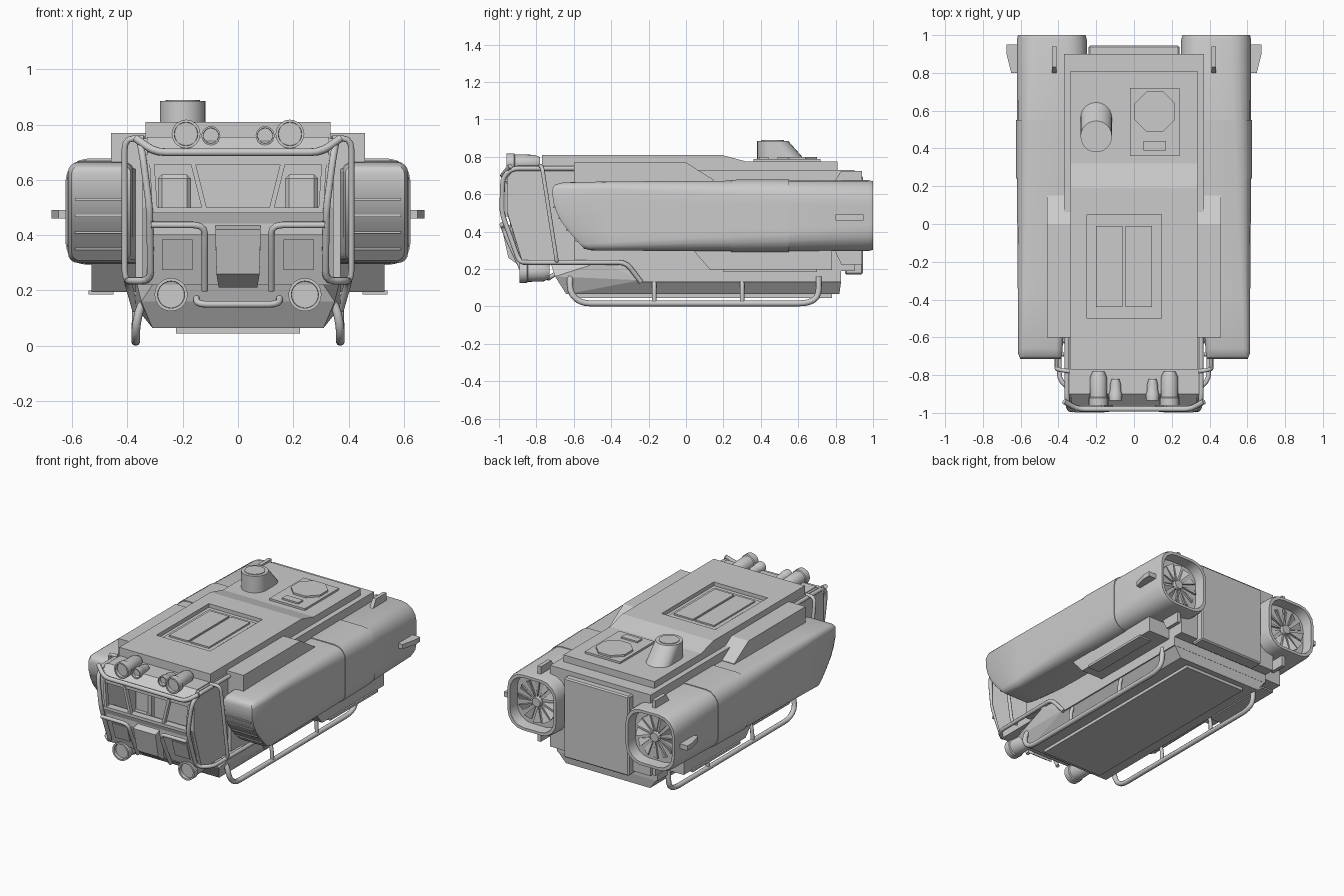
import bpy, bmesh, math
from mathutils import Vector

if "Cube" in bpy.data.objects:
    bpy.data.objects.remove(bpy.data.objects["Cube"])


def finish(name, bm, mirror=False, smooth=None):
    bmesh.ops.recalc_face_normals(bm, faces=bm.faces[:])
    me = bpy.data.meshes.new(name)
    bm.to_mesh(me)
    bm.free()
    if smooth:
        me.shade_smooth()
        me.set_sharp_from_angle(angle=math.radians(smooth))
    ob = bpy.data.objects.new(name, me)
    bpy.context.collection.objects.link(ob)
    if mirror:
        ob.modifiers.new("mirror", 'MIRROR').use_mirror_merge = False
    return ob


def loft(name, rings, mirror=False, smooth=35, strip_start=False):
    bm = bmesh.new()
    vs = [[bm.verts.new(p) for p in r] for r in rings]
    n = len(vs[0])
    for a, b in zip(vs, vs[1:]):
        for i in range(n):
            j = (i + 1) % n
            bm.faces.new((a[i], a[j], b[j], b[i]))
    if strip_start:
        for i in range(n // 2 - 1):
            bm.faces.new((vs[0][i], vs[0][i + 1], vs[0][n - 2 - i], vs[0][n - 1 - i]))
    else:
        bm.faces.new(vs[0])
    bm.faces.new(vs[-1])
    return finish(name, bm, mirror, smooth)


def prism(name, prof, x0, x1, mirror=False):
    """Extrude a (y, z) profile along x."""
    return loft(name, [[(x, y, z) for y, z in prof] for x in (x0, x1)], mirror, None)


def box(name, x0, x1, y0, y1, z0, z1, mirror=False, bevel=0):
    ob = prism(name, [(y0, z0), (y1, z0), (y1, z1), (y0, z1)], x0, x1, mirror)
    if bevel:
        m = ob.modifiers.new("bevel", 'BEVEL')
        m.width, m.segments = bevel, 1
    return ob


def hull(name, pts, mirror=False, smooth=None):
    bm = bmesh.new()
    for p in pts:
        bm.verts.new(p)
    res = bmesh.ops.convex_hull(bm, input=bm.verts[:])
    bmesh.ops.delete(bm, geom=[v for v in bm.verts if not v.link_faces], context='VERTS')
    bmesh.ops.dissolve_limit(bm, angle_limit=0.02, verts=bm.verts[:], edges=bm.edges[:])
    return finish(name, bm, mirror, smooth)


def circle(cx, y, cz, r, n=20):
    return [(cx + r * math.cos(2 * math.pi * i / n), y, cz + r * math.sin(2 * math.pi * i / n)) for i in range(n)]


def tube(name, pts, r=0.015, mirror=True, bend=0.04):
    """Round bar along a path with rounded corners."""
    p = [Vector(q) for q in pts]
    path = [p[0]]
    for a, b, c in zip(p, p[1:], p[2:]):
        s = b + (a - b).normalized() * min(bend, (a - b).length * 0.45)
        e = b + (c - b).normalized() * min(bend, (c - b).length * 0.45)
        path += [s * (1 - t) ** 2 + b * 2 * t * (1 - t) + e * t * t for t in (0, .33, .67, 1)]
    path.append(p[-1])
    rings, nrm = [], None
    for i, q in enumerate(path):
        d = (path[min(i + 1, len(path) - 1)] - path[max(i - 1, 0)]).normalized()
        if nrm is None:
            nrm = d.orthogonal()
        nrm = (nrm - d * nrm.dot(d)).normalized()
        side = d.cross(nrm)
        rings.append([q + r * (math.cos(k * math.pi / 5) * nrm + math.sin(k * math.pi / 5) * side) for k in range(10)])
    return loft(name, rings, mirror, 50)


# Main body, roof and lower hull
prism("main_body", [(-.6, .73), (-.6, .24), (-.32, .24), (-.24, .13), (.83, .13), (.83, .19), (.9, .19), (.9, .73)], -.37, .37)
roof = prism("roof", [(-.77, .72), (-.77, .81), (.19, .81), (.32, .775), (.81, .775), (.81, .72)], -.335, .335)
cut = box("skylight_cutter", -.25, .145, -.5, .05, .785, .9)
cut.hide_render = True
cut.hide_set(True)
bm_mod = roof.modifiers.new("skylight", 'BOOLEAN')
bm_mod.object, bm_mod.operation = cut, 'DIFFERENCE'
box("skylight_frame", -.225, .12, -.47, .02, .78, .79)
for k, x in enumerate((-.2, -.045)):
    box(f"skylight_pane_{k}", x, x + .14, -.44, -.01, .78, .8)
prism("shoulder", [(-.6, .64), (-.6, .77), (0, .77), (.15, .675), (.15, .64)], .33, .46, True)
hull("lower_hull", [(s * x, y, z) for s in (-1, 1) for x, y, z in (
    (.31, -.72, .22), (.37, -.45, .24), (.37, .83, .2), (.37, -.24, .14), (.37, .83, .14), (.35, -.7, .16),
    (.31, -.64, .065), (.31, .82, .065))])
box("belly_plate", -.225, .225, -.6, .78, .045, .075)
box("rear_door", -.24, .24, .85, .945, .17, .7, bevel=.008)
prism("lower_sponson", [(.03, .31), (.13, .195), (.78, .195), (.78, .31)], .33, .53, True)
box("sponson_rail", .45, .54, .2, .7, .185, .2, True)

# Rear roof hatch and air scoop
box("hatch_plate", -.02, .24, .36, .72, .77, .788)
hull("hatch_lid", [(.11 + .115 * math.cos(a), .595 + .115 * math.sin(a), z) for z in (.78, .8)
                   for a in [math.pi / 8 + k * math.pi / 4 for k in range(8)]])
box("hatch_handle", .05, .17, .39, .44, .78, .798)
angles = [k * math.pi / 12 for k in range(24)]
hull("air_scoop", [(-.2 + .083 * math.cos(a), y + .083 * math.sin(a), z)
                   for y, z in ((.463, .885), (.463, .77), (.565, .77)) for a in angles], smooth=35)
hull("scoop_lid", [(-.2 + .062 * math.cos(a), .463 + .062 * math.sin(a), z) for z in (.87, .889) for a in angles])


# Engine nacelles: rounded boxes with slanted noses and hollow fan ends
def rrect(x0, x1, z0, z1, r, yfun, g=0):
    x0, x1, z0, z1 = x0 - g, x1 + g, z0 - g, z1 + g
    half = [(x1 - r + r * math.cos(a), z0 + r + r * math.sin(a)) for a in [math.radians(-90 + 22.5 * k) for k in range(5)]]
    half += [(x1, z0 + r + (z1 - z0 - 2 * r) * t) for t in (.2, .4, .6, .8)]
    half += [(x1 - r + r * math.cos(a), z1 - r + r * math.sin(a)) for a in [math.radians(22.5 * k) for k in range(5)]]
    full = half + [(x0 + x1 - x, z) for x, z in reversed(half)]
    return [(x, yfun(z), z) for x, z in full]


NOSE = [(.28, -.52), (.32, -.555), (.38, -.61), (.45, -.665), (.52, -.7), (.6, -.72), (.64, -.71), (.68, -.67)]


def nose(z):
    for (a, ya), (b, yb) in zip(NOSE, NOSE[1:]):
        if z <= b:
            return ya + (yb - ya) * (z - a) / (b - a)
    return NOSE[-1][1]


def at(y):
    return lambda z: y


loft("nacelle", [
    rrect(.38, .61, .3, .66, .03, nose, -.008), rrect(.38, .615, .3, .663, .035, lambda z: nose(z) + .03),
    rrect(.36, .615, .298, .668, .045, at(-.4)), rrect(.25, .62, .296, .672, .075, at(.25)),
    rrect(.25, .62, .296, .675, .11, at(.975)), rrect(.25, .62, .296, .675, .11, at(1), -.006),
    rrect(.25, .62, .296, .675, .1, at(1), -.024), rrect(.25, .62, .296, .675, .1, at(.93), -.03)],
    True, 32, True)
loft("nacelle_band", [rrect(.25, .62, .296, .673, .08, at(.24), .004), rrect(.25, .62, .296, .674, .092, at(.55), .004)], True, 32)
for k, z in enumerate((.35, .41, .47, .53)):
    box(f"nose_slat_{k}", .4, .59, nose(z) - .008, nose(z) + .03, z - .004, z + .004, True)
fan = bmesh.new()
for k in range(12):
    a = k * math.pi / 6
    pts = [(.03, -.1), (.14, -.17), (.14, .17)]
    lo = [fan.verts.new((.435 + r * math.cos(a + d), .945 + d * .06, .486 + r * math.sin(a + d))) for r, d in pts]
    hi = [fan.verts.new(v.co - Vector((0, .012, 0))) for v in lo]
    fan.faces.new(lo)
    fan.faces.new(hi)
    for i in range(3):
        fan.faces.new((lo[i], lo[i - 1], hi[i - 1], hi[i]))
finish("fan_blades", fan, True)
loft("fan_hub", [circle(.435, .92, .486, .035, 12), circle(.435, .955, .486, .03, 12)], True)

# Nacelle fins
hull("side_fin", [(x, y, z) for z in (.46, .492) for x, y in ((.6, .95), (.675, .95), (.675, .9), (.65, .8), (.6, .8))], True)
prism("top_fin", [(.79, .66), (.83, .725), (.94, .725), (.94, .66)], .41, .435, True)
prism("bottom_fin", [(.79, .31), (.83, .225), (.94, .225), (.94, .31)], .41, .435, True)


# Cab shell
def front(z):
    return -.955 + max(0, .5 - z) * .315


prism("cab_side", [(-.59, .75), (-.9, .75), (-.955, .69), (-.955, .5), (-.87, .22), (-.59, .22)], .315, .345, True)
prism("cab_roof", [(-.59, .755), (-.9, .755), (-.96, .7), (-.96, .655), (-.94, .655), (-.89, .72), (-.59, .72)], -.33, .33)
prism("cab_front", [(-.958, .5), (-.87, .22), (-.59, .22), (-.59, .245), (-.85, .245), (-.93, .5)], -.325, .325)
box("window_sill", -.315, .315, -.968, -.92, .48, .5)
for s, xa, xb in (("mid", .165, .12), ("outer", .312, .3)):
    hull(f"window_post_{s}", [(x + d, y, z) for x, z in ((xa, .67), (xb, .49)) for d in (-.009, .009) for y in (-.965, -.94)], True)
box("seat_back", .17, .29, -.68, -.62, .3, .62, True, .015)
box("seat_base", .17, .29, -.82, -.66, .3, .38, True, .015)
box("dashboard", -.31, .31, -.94, -.86, .4, .47)
hull("nose_grille", [(s * x, y, z) for s in (-1, 1) for x, y, z in (
    (.082, -.985, .42), (.082, -.94, .435), (.078, -.95, .26), (.07, -.88, .21), (.082, -.9, .4))])
for k, (a, b, c, d, off) in enumerate(((.15, .29, .26, .4, .008), (.165, .275, .275, .385, .014))):
    hull(f"front_panel_{k}", [(x, front(z) - o, z) for x in (a, b) for z in (c, d) for o in (off, -.01)], True)

# Tube guards around the cab
tube("roll_bar", [(.355, -.6, .738), (.355, -.93, .738), (.345, -.98, .69), (.32, -.985, .5), (.315, -.89, .235),
                  (.395, -.83, .235), (.4, -.32, .235), (.37, -.24, .13)], .013)
tube("side_bar", [(.34, -.78, .75), (.41, -.77, .75), (.41, -.69, .235), (.37, -.69, .235)], .011)
tube("brow_bar", [(-.37, -.94, .75), (-.3, -.98, .7), (.3, -.98, .7), (.37, -.94, .75)], .014, False)
tube("front_bar", [(.315, -.985, .437), (.12, -.985, .437), (.12, -.955, .36), (.12, -.88, .2)], .012)
tube("tow_bar", [(-.15, -.69, .18), (-.15, -.735, .15), (.15, -.735, .15), (.15, -.69, .18)], .012, False)


# Lamps
def lamp(name, x, z, r, y0, y1):
    prof = [(y0 + .02, .8), (y0, .82), (y0, 1), (y0 + .04, 1), (y0 + .045, .9), (y1 - .03, .85), (y1, .6)]
    loft(name, [circle(x, y, z, r * k) for y, k in prof], True)


lamp("headlight", .242, .185, .06, -.89, -.73)
lamp("roof_lamp_large", .188, .766, .052, -.96, -.78)
lamp("roof_lamp_small", .098, .76, .034, -.935, -.82)
box("lamp_mount", .08, .23, -.86, -.82, .72, .75, True)

# Landing skids
tube("skid", [(.28, -.62, .18), (.35, -.62, .16), (.37, -.62, .07), (.37, -.56, .016), (.37, .65, .016),
              (.37, .71, .05), (.365, .71, .16)], .016, bend=.05)
for k, y in enumerate((-.17, .3)):
    tube(f"skid_post_{k}", [(.37, y, .016), (.368, y, .1), (.34, y, .15)], .012)
